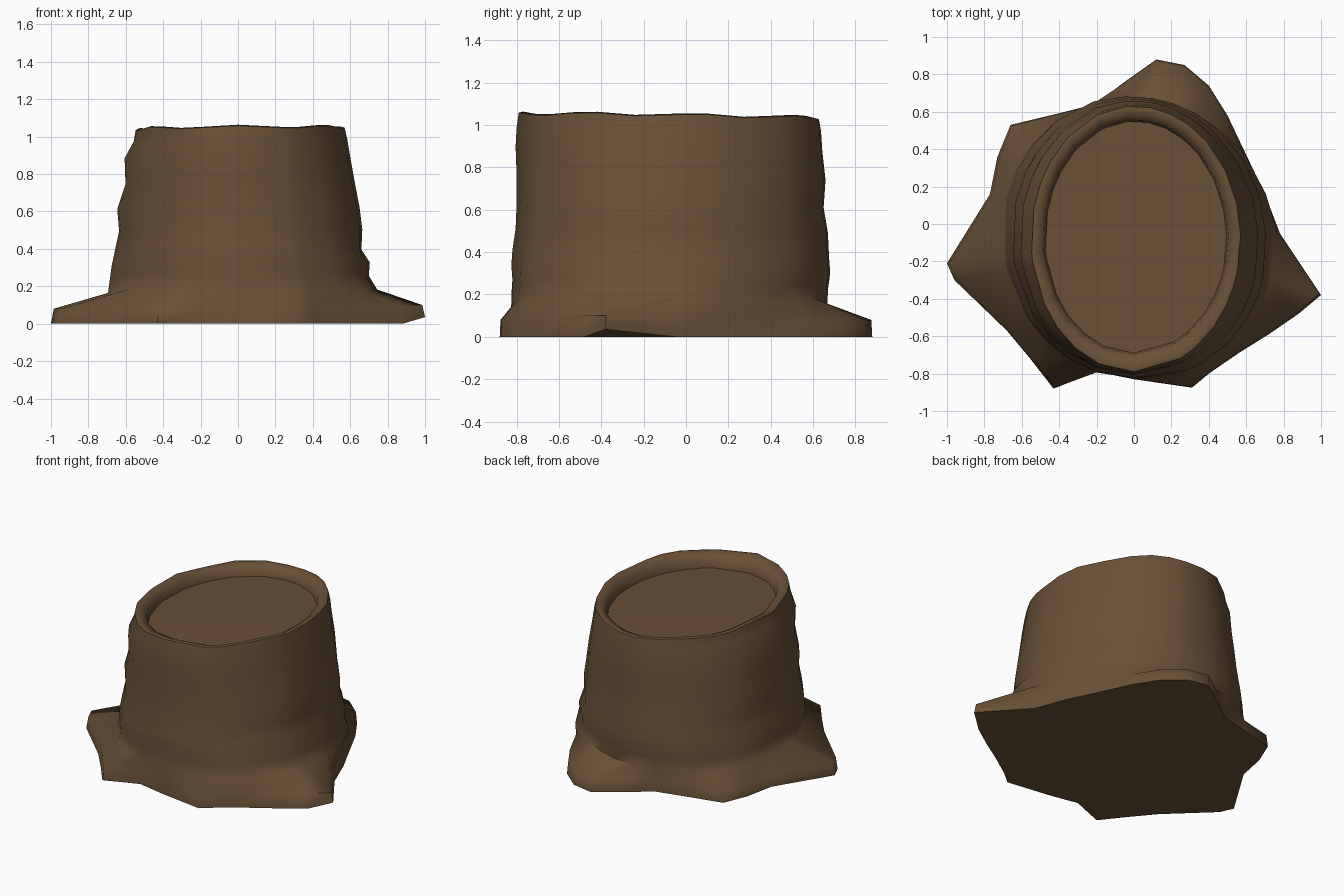
import bpy, bmesh, math
from mathutils import Vector

if "Cube" in bpy.data.objects:
    bpy.data.objects.remove(bpy.data.objects["Cube"])

CY = -0.08  # trunk axis offset

# Root outline at ground level, counter-clockwise from the back root
outline = [(0.12, 0.88), (-0.05, 0.76), (-0.21, 0.64), (-0.43, 0.585), (-0.66, 0.53),
           (-0.73, 0.36), (-0.77, 0.16), (-1.0, -0.21), (-0.96, -0.30), (-0.68, -0.57),
           (-0.555, -0.72), (-0.43, -0.88), (-0.20, -0.79), (0.0, -0.83), (0.31, -0.875),
           (0.40, -0.80), (0.56, -0.69), (0.72, -0.59), (0.88, -0.48), (1.0, -0.38),
           (0.78, -0.05), (0.70, 0.16), (0.60, 0.37), (0.50, 0.58), (0.40, 0.74), (0.27, 0.85)]
angles = [math.atan2(y - CY, x) for x, y in outline]

# Trunk rings: z, left, right, front, back extents
trunk = [(0.175, -0.70, 0.745, -0.825, 0.665), (0.25, -0.69, 0.70, -0.82, 0.67),
         (0.32, -0.68, 0.705, -0.825, 0.68), (0.39, -0.665, 0.66, -0.82, 0.675),
         (0.50, -0.64, 0.665, -0.805, 0.67), (0.62, -0.65, 0.65, -0.80, 0.65),
         (0.75, -0.605, 0.625, -0.80, 0.66), (0.89, -0.61, 0.60, -0.805, 0.645),
         (0.98, -0.56, 0.585, -0.80, 0.64)]
# Cut top: outer rim, crest, inner lip, sunken face
rim = [(1.043, -0.55, 0.57, -0.79, 0.63), (1.048, -0.53, 0.55, -0.77, 0.61),
       (1.02, -0.485, 0.505, -0.70, 0.56), (0.96, -0.475, 0.495, -0.69, 0.55)]


def oval(z, left, right, front, back, wobble):
    """Ring with a separate radius on each side, bulging low on two diagonals."""
    pts = []
    for a in angles:
        c, s = math.cos(a), math.sin(a)
        rx = right if c > 0 else -left
        ry = back - CY if s > 0 else CY - front
        r = 1 / math.hypot(c / rx, s / ry)
        r *= 1 + 0.05 * max(0, -math.sin(2 * a)) * max(0, 1 - z)
        dz = wobble * (math.cos(a + 1.1) + 0.7 * math.sin(7 * a))
        pts.append(Vector((r * c, CY + r * s, z + dz)))
    return pts


# Root flare: ground edge (right tip lifted a little) and its rounded upper edge
ground = [Vector((x, y, 0.035 if x > 0.95 else 0.0)) for x, y in outline]
edge = [Vector((x * 0.985, CY + (y - CY) * 0.995, 0.10 if x > 0.85 else 0.08)) for x, y in outline]
rings = [ground, edge]
rings += [oval(*r, 0.012 if r[0] < 0.4 else 0.006) for r in trunk]
rings += [oval(*r, w) for r, w in zip(rim, (0.010, 0.010, 0.006, 0.0))]

bm = bmesh.new()
loops = [[bm.verts.new(p) for p in ring] for ring in rings]
n = len(outline)
for lo, hi in zip(loops, loops[1:]):
    for i in range(n):
        j = (i + 1) % n
        bm.faces.new((lo[i], lo[j], hi[j], hi[i]))

# Underside and cut face as fans
for loop, z in ((loops[0], 0.0), (loops[-1], 0.965)):
    hub = bm.verts.new((0, CY, z))
    for i in range(n):
        bm.faces.new((loop[i], loop[(i + 1) % n], hub))
bmesh.ops.recalc_face_normals(bm, faces=bm.faces)

mesh = bpy.data.meshes.new("tree_stump")
bm.to_mesh(mesh)
bm.free()
stump = bpy.data.objects.new("tree_stump", mesh)
bpy.context.collection.objects.link(stump)

# Bark colour
bark = bpy.data.materials.new("bark")
bark.diffuse_color = (0.14, 0.08, 0.037, 1)
bark.use_nodes = True
bark.node_tree.nodes["Principled BSDF"].inputs["Base Color"].default_value = bark.diffuse_color
mesh.materials.append(bark)

bpy.context.view_layer.objects.active = stump
stump.select_set(True)
bpy.ops.object.shade_smooth_by_angle(angle=math.radians(60))
